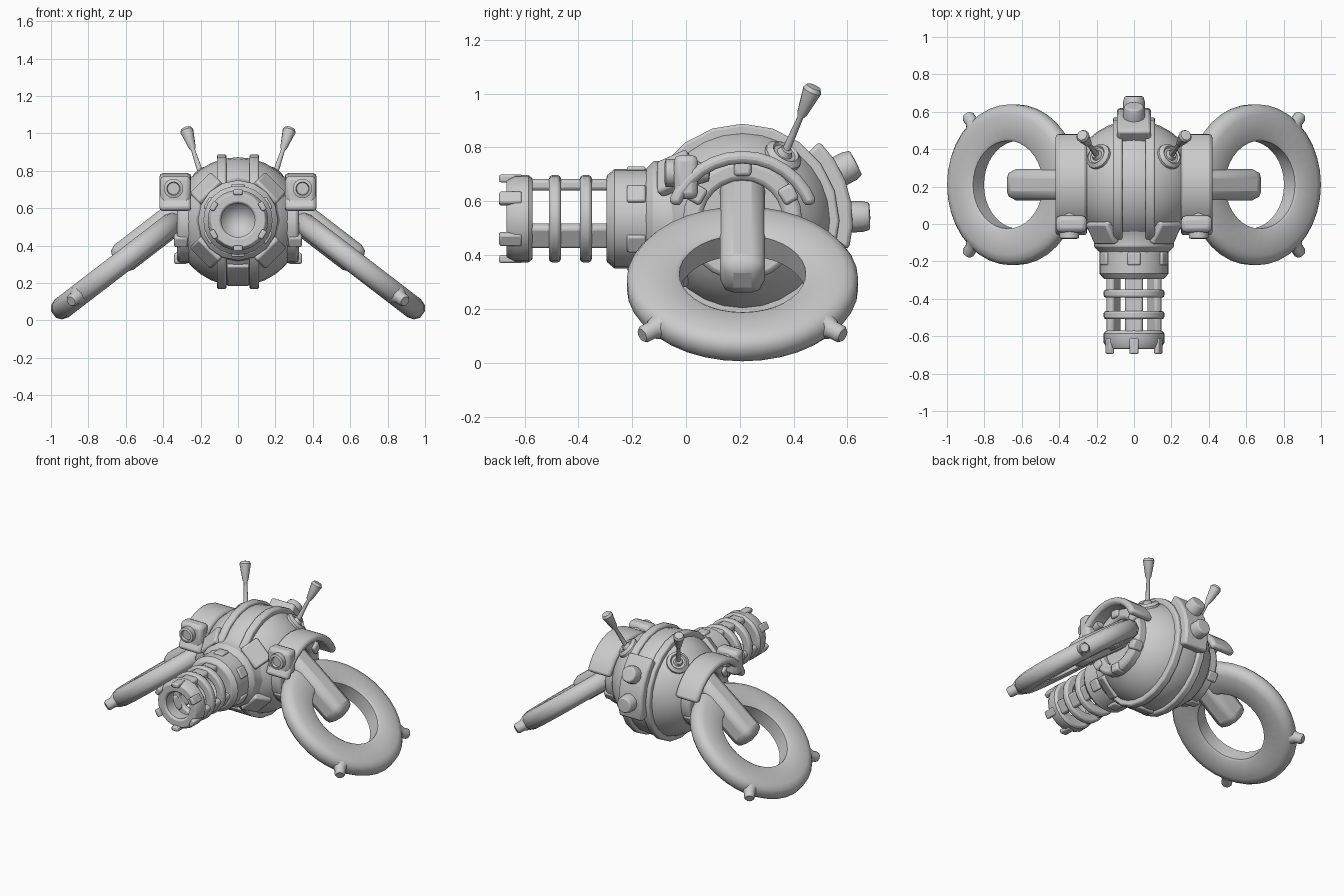
import bpy, bmesh, math
from mathutils import Matrix, Vector

if "Cube" in bpy.data.objects:
    bpy.data.objects.remove(bpy.data.objects["Cube"])

R = math.radians
T = Matrix.Translation
FLIP = Matrix.Scale(-1, 4, (1, 0, 0))


def finish(name, bm, M, bevel=0.0, angle=35):
    bm.transform(M)
    bmesh.ops.remove_doubles(bm, verts=bm.verts, dist=1e-5)
    bmesh.ops.recalc_face_normals(bm, faces=bm.faces)
    me = bpy.data.meshes.new(name)
    bm.to_mesh(me)
    bm.free()
    ob = bpy.data.objects.new(name, me)
    bpy.context.collection.objects.link(ob)
    if bevel:
        b = ob.modifiers.new("bevel", 'BEVEL')
        b.width, b.segments, b.limit_method, b.angle_limit = bevel, 2, 'ANGLE', R(40)
    bpy.ops.object.select_all(action='DESELECT')
    ob.select_set(True)
    bpy.context.view_layer.objects.active = ob
    bpy.ops.object.shade_smooth_by_angle(angle=R(angle))
    return ob


def lathe(name, prof, M, n=24, closed=False, bevel=0.0, angle=35):
    """Turn (radius, height) points about local z."""
    bm = bmesh.new()
    rings = [[bm.verts.new((r * math.cos(2 * math.pi * i / n), r * math.sin(2 * math.pi * i / n), h))
              for i in range(n)] if r > 0 else [bm.verts.new((0, 0, h))] * n for r, h in prof]
    pairs = list(zip(rings, rings[1:])) + ([(rings[-1], rings[0])] if closed else [])
    for a, b in pairs:
        for i in range(n):
            j = (i + 1) % n
            bm.faces.new(list(dict.fromkeys((a[i], a[j], b[j], b[i]))))
    return finish(name, bm, M, bevel, angle)


def ring(name, r0, r1, h0, h1, M, n=24, bevel=0.01):
    return lathe(name, [(r0, h0), (r1, h0), (r1, h1), (r0, h1)], M, n, True, bevel)


def box(name, size, M, bevel=0.008):
    bm = bmesh.new()
    bmesh.ops.create_cube(bm, size=1, matrix=Matrix.Diagonal((*size, 1)))
    return finish(name, bm, M, bevel)


def arc(name, r0, r1, x0, x1, a0, a1, n, M, bevel=0.01):
    """Curved plate wrapped round local x; angle runs from +y to +z."""
    bm = bmesh.new()
    sec = []
    for i in range(n + 1):
        a = R(a0 + (a1 - a0) * i / n)
        sec.append([bm.verts.new((x, r * math.cos(a), r * math.sin(a)))
                    for r, x in ((r0, x0), (r1, x0), (r1, x1), (r0, x1))])
    for p, q in zip(sec, sec[1:]):
        for i in range(4):
            j = (i + 1) % 4
            bm.faces.new((p[i], p[j], q[j], q[i]))
    bm.faces.new(sec[0])
    bm.faces.new(sec[-1])
    return finish(name, bm, M, bevel)


def along(origin, direction):
    """Frame whose z axis points along a direction."""
    return T(Vector(origin)) @ Vector(direction).to_track_quat('Z', 'Y').to_matrix().to_4x4()


C = Vector((0, 0.21, 0.528))                 # body centre
AX = T(C) @ Matrix.Rotation(R(90), 4, 'Y')   # body axis along x

# Round body, cut flat at both sides
prof = [(0, -0.275)] + [(math.sqrt(0.345**2 - x * x), x) for x in
        [0.275 * math.sin(R(a)) / math.sin(R(75)) for a in range(-75, 76, 15)]] + [(0, 0.275)]
lathe("body", prof, AX, 28)

# Raised bands round the body
for x in (-0.087, 0.087):
    ring("body_band", 0.31, 0.36, x - 0.026, x + 0.026, AX, 20)

# Back plate with two knobs, small chin plate
arc("back_plate", 0.32, 0.41, -0.09, 0.09, -15, 46, 5, T(C), 0.015)
for a in (27, 2):
    d = Vector((0, math.cos(R(a)), math.sin(R(a))))
    lathe("back_knob", [(0, 0), (0.058, 0), (0.058, 0.05), (0.05, 0.078), (0, 0.08)],
          along(C + d * 0.395, d), 12, bevel=0.006)
arc("chin_plate", 0.32, 0.358, -0.06, 0.06, 222, 256, 3, T(C))

# Gun: everything turned about the forward axis (local z = -y, local y = up)
G = T((0, 0, 0.535)) @ Matrix.Rotation(R(90), 4, 'X')
lathe("gun_collar", [(0.0, -0.08), (0.24, 0.0), (0.225, 0.05), (0.215, 0.07), (0.215, 0.12),
                     (0.185, 0.15), (0, 0.15)], G, 16, bevel=0.006)
lathe("gun_housing", [(0, 0.1), (0.185, 0.1), (0.185, 0.265), (0.16, 0.295), (0.1, 0.295),
                      (0.085, 0.27), (0, 0.2)], G, 24, bevel=0.005)
for h in (0.372, 0.487):
    ring("barrel_ring", 0.105, 0.162, h - 0.022, h + 0.022, G, 24, 0.012)
lathe("muzzle", [(0.09, 0.575), (0.15, 0.57), (0.162, 0.585), (0.162, 0.635), (0.145, 0.667),
                 (0.1, 0.667), (0.09, 0.655)], G, 24, True, 0.004)
for i in range(3):
    S = G @ Matrix.Rotation(R(120 * i), 4, 'Z')
    box("barrel_rail", (0.095, 0.043, 0.32), S @ T((0, 0.126, 0.43)), 0.014)
for i in range(6):
    S = G @ Matrix.Rotation(R(60 * i), 4, 'Z')
    box("muzzle_tab", (0.05, 0.03, 0.085), S @ T((0, 0.15, 0.652)))
    box("housing_tab", (0.07, 0.03, 0.07), S @ T((0, 0.18, 0.185)))
for i in range(4):
    S = G @ Matrix.Rotation(R(45 + 90 * i), 4, 'Z')
    box("collar_claw", (0.16, 0.045, 0.13), S @ T((0, 0.238, 0.045)) @ Matrix.Rotation(R(32), 4, 'X'), 0.012)

# Sides: built on the right, flipped for the left
TH = R(37.5)
W = T((0.645, 0.21, 0.293)) @ Matrix.Rotation(TH, 4, 'Y')   # wheel frame, x points outward/down
for side, F in (("right", Matrix.Identity(4)), ("left", FLIP)):
    # Shoulder socket with tabs
    ring(side + "_shoulder_ring", 0.15, 0.222, 0.2, 0.325, F @ AX, 24, 0.018)
    for i in range(6):
        S = F @ T(C) @ Matrix.Rotation(R(60 * i), 4, 'X')
        box(side + "_shoulder_tab", (0.075, 0.065, 0.06), S @ T((0.305, 0, 0.196)), 0.012)

    # Arm reaching into the wheel
    box(side + "_arm", (0.56, 0.168, 0.168), F @ W @ T((-0.285, 0, 0.014)), 0.05)

    # Wheel and its rim lugs
    lathe(side + "_wheel", [(0.235, -0.048), (0.25, -0.058), (0.375, -0.06), (0.41, -0.048), (0.43, -0.022),
                            (0.43, 0.022), (0.41, 0.048), (0.375, 0.06), (0.25, 0.058), (0.235, 0.048)],
          F @ W, 36, True, 0, 40)
    for a in (-50, 50):
        d = Vector((math.cos(R(a)), math.sin(R(a)), 0))
        lathe(side + "_wheel_lug", [(0, 0), (0.052, 0), (0.034, 0.035), (0.034, 0.07), (0.026, 0.082), (0, 0.082)],
              F @ W @ along(d * 0.405, d), 12)

    # Fender over the shoulder with a forward lamp
    arc(side + "_fender", 0.25, 0.297, 0.25, 0.42, 21, 159, 12, F @ T((0, 0.21, 0.49)), 0.018)
    box(side + "_lamp_mount", (0.165, 0.09, 0.165), F @ T((0.335, 0.0, 0.69)), 0.025)
    lathe(side + "_lamp", [(0, -0.09), (0.03, -0.085), (0.052, -0.02), (0.052, 0.075), (0.036, 0.08),
                           (0.032, 0.066), (0, 0.066)], F @ along((0.345, 0, 0.705), (0, -1, 0)), 16)

    # Antenna on a round base
    base, tip = Vector((0.195, 0.365, 0.775)), Vector((0.278, 0.475, 1.025))
    A = F @ along(base, (0.2, 0.155, 0.25))
    lathe(side + "_antenna_base", [(0, -0.06), (0.075, -0.06), (0.072, -0.002), (0.052, 0.014),
                                   (0.044, 0.004), (0.03, 0.004), (0.022, 0.024), (0, 0.026)], A, 16)
    L = (tip - base).length
    lathe(side + "_antenna", [(0, -0.01), (0.016, 0), (0.011, L - 0.13), (0.019, L - 0.115), (0.036, L - 0.015),
                              (0.028, L), (0, L + 0.004)], F @ along(base, tip - base), 12)
